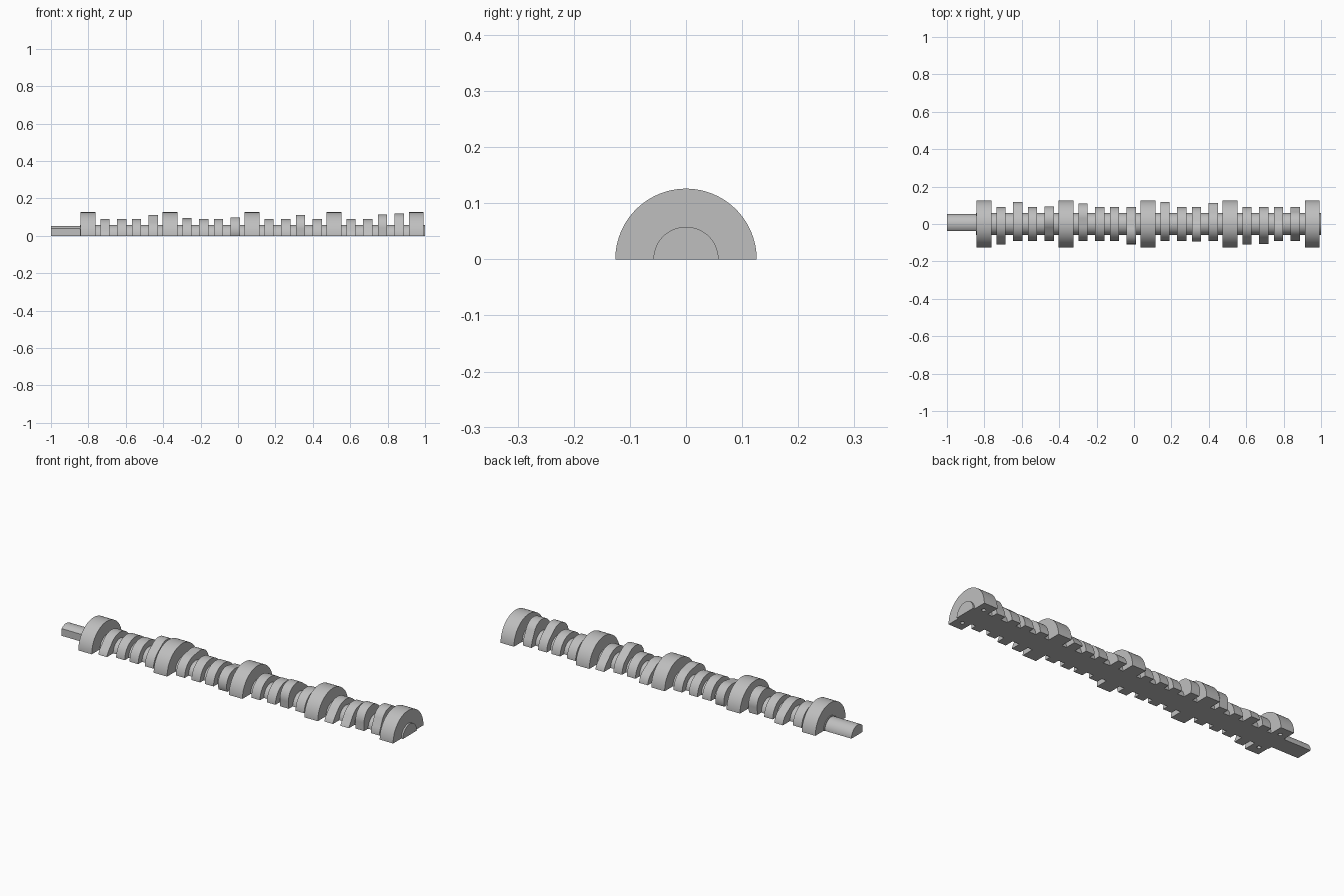
import bpy
import bmesh
from math import cos, sin, pi, radians
from mathutils import Vector
from mathutils.geometry import convex_hull_2d

cube = bpy.data.objects.get("Cube")
if cube:
    bpy.data.objects.remove(cube)

steel = bpy.data.materials.new("grey_steel")
steel.use_nodes = True
GREY = (0.52, 0.52, 0.52, 1)
steel.diffuse_color = GREY
steel.node_tree.nodes["Principled BSDF"].inputs["Base Color"].default_value = GREY


def circle(radius, y=0, z=0, n=96):
    return [Vector((y + radius * cos(2 * pi * i / n), z + radius * sin(2 * pi * i / n)))
            for i in range(n)]


def cut(bm, point, normal):
    """Remove the side the normal points to and cap the opening."""
    geom = bm.verts[:] + bm.edges[:] + bm.faces[:]
    res = bmesh.ops.bisect_plane(bm, geom=geom, plane_co=point, plane_no=normal,
                                 dist=1e-6, clear_outer=True)
    edges = [e for e in res["geom_cut"] if isinstance(e, bmesh.types.BMEdge)]
    bmesh.ops.holes_fill(bm, edges=edges)


def half_prism(name, outline, x0, x1, flat_y=None):
    """Extrude a y-z outline along x and keep the half above the ground."""
    bm = bmesh.new()
    face = bm.faces.new([bm.verts.new((x0, p.x, p.y)) for p in outline])
    ext = bmesh.ops.extrude_face_region(bm, geom=[face])
    moved = [v for v in ext["geom"] if isinstance(v, bmesh.types.BMVert)]
    bmesh.ops.translate(bm, verts=moved, vec=(x1 - x0, 0, 0))
    cut(bm, (0, 0, 0), (0, 0, -1))
    if flat_y is not None:
        cut(bm, (0, flat_y, 0), (0, -1, 0))
    bmesh.ops.recalc_face_normals(bm, faces=bm.faces)
    mesh = bpy.data.meshes.new(name)
    bm.to_mesh(mesh)
    bm.free()
    mesh.materials.append(steel)
    obj = bpy.data.objects.new(name, mesh)
    bpy.context.collection.objects.link(obj)
    return obj


def smooth(obj):
    bpy.ops.object.select_all(action="DESELECT")
    obj.select_set(True)
    bpy.context.view_layer.objects.active = obj
    bpy.ops.object.shade_smooth_by_angle(angle=radians(30))


def drill(obj, x, y):
    """Bore a small dowel hole up into the flat underside."""
    bpy.ops.mesh.primitive_cylinder_add(vertices=24, radius=0.01, depth=0.08,
                                        location=(x, y, 0))
    cutter = bpy.context.object
    cutter.hide_render = True
    cutter.data.materials.append(steel)
    mod = obj.modifiers.new("dowel_hole", "BOOLEAN")
    mod.operation = "DIFFERENCE"
    mod.object = cutter
    bpy.context.view_layer.objects.active = obj
    bpy.ops.object.modifier_apply(modifier=mod.name)
    bpy.data.objects.remove(cutter)


# Core shaft and the nose stub with its side flat
smooth(half_prism("core_shaft", circle(0.058), -0.845, 1.0))
smooth(half_prism("nose_stub", circle(0.053), -1.0, -0.845, flat_y=-0.037))

# Five bearing journals, the end ones with dowel holes
for i in range(5):
    x = -0.802 + i * 0.4385
    journal = half_prism(f"bearing_journal_{i + 1}", circle(0.126), x - 0.039, x + 0.039)
    if i in (0, 4):
        for y in (-0.075, 0.075):
            drill(journal, x, y)
    smooth(journal)

# Sixteen cam lobes: four in each bay, each pointing at its own angle
LOBE_OFFSETS = (0.091, 0.181, 0.259, 0.348)
LOBE_ANGLES = ((205, -8, 270, 61), (33, 270, 270, 143),
               (-8, 270, 119, -20), (205, 212, 116, 90))
for bay, angles in enumerate(LOBE_ANGLES):
    for k, (offset, angle) in enumerate(zip(LOBE_OFFSETS, angles)):
        a = radians(angle)
        points = circle(0.09) + circle(0.07, 0.048 * cos(a), 0.048 * sin(a))
        outline = [points[i] for i in convex_hull_2d(points)]
        x = -0.802 + bay * 0.4385 + offset
        smooth(half_prism(f"cam_lobe_{bay * 4 + k + 1}", outline, x - 0.025, x + 0.025))
